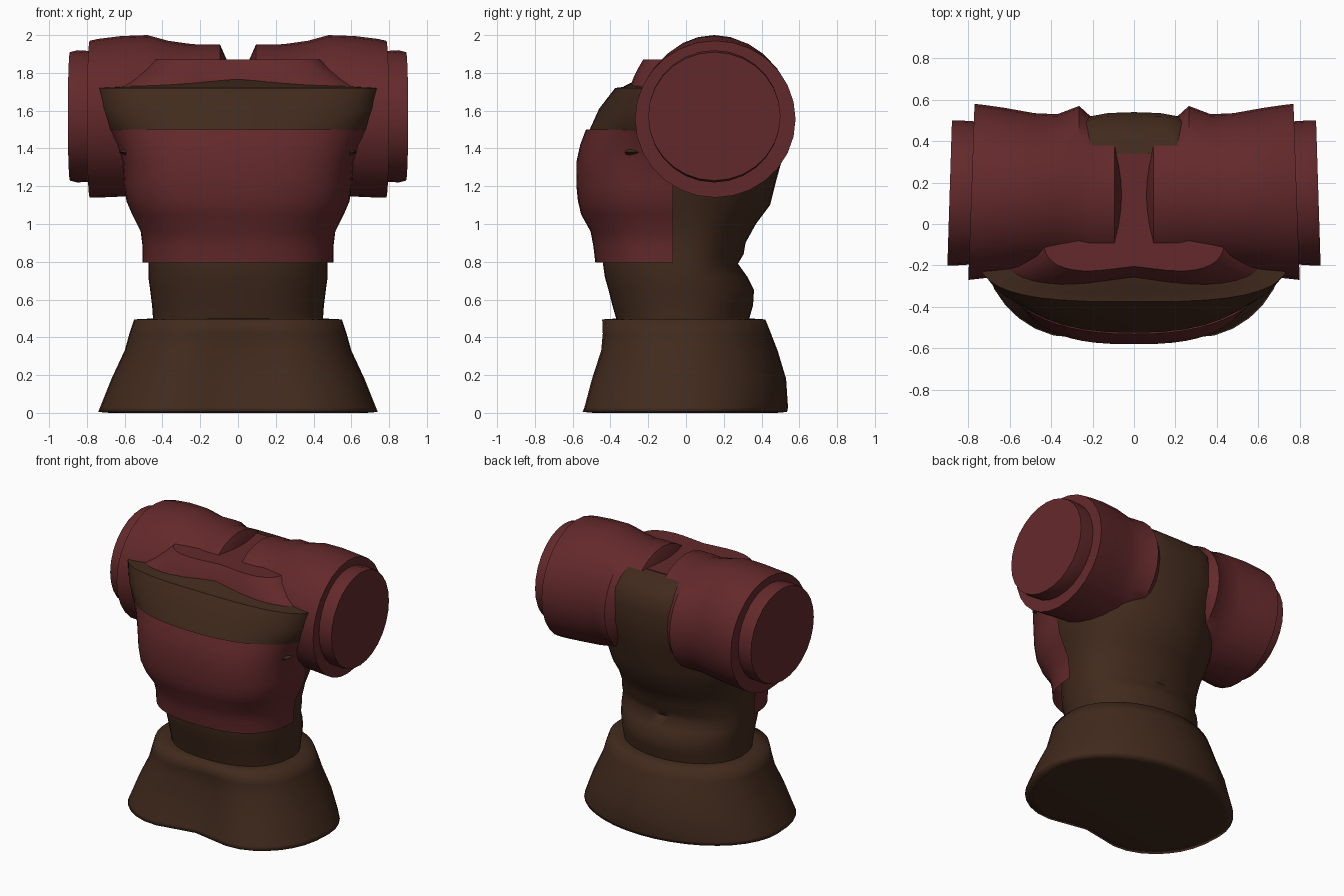
import bpy, bmesh, math


def material(name, color):
    m = bpy.data.materials.new(name)
    m.diffuse_color = (*color, 1)
    return m


RED = material("dark_red", (0.125, 0.022, 0.024))
BROWN = material("dark_brown", (0.053, 0.023, 0.012))


def loft(name, rings, mat, closed=True, angle=38):
    """Bridge a list of point rings; cap both ends when the rings are closed."""
    bm = bmesh.new()
    vs = [[bm.verts.new(p) for p in r] for r in rings]
    n = len(rings[0])
    for a, b in zip(vs, vs[1:]):
        for i in range(n if closed else n - 1):
            j = (i + 1) % n
            bm.faces.new((a[i], a[j], b[j], b[i]))
    if closed:
        bm.faces.new(vs[0][::-1])
        bm.faces.new(vs[-1])
        bmesh.ops.recalc_face_normals(bm, faces=bm.faces)
    me = bpy.data.meshes.new(name)
    bm.to_mesh(me)
    bm.free()
    me.materials.append(mat)
    for p in me.polygons:
        p.use_smooth = True
    me.set_sharp_from_angle(angle=math.radians(angle))
    ob = bpy.data.objects.new(name, me)
    bpy.context.collection.objects.link(ob)
    return ob


def spow(v, p):
    return math.copysign(abs(v) ** p, v)


def section(z, rx, front, back, mid=0.0, p=0.85, dent=0.0, n=40, half=False,
            pb=None, cx=0.0):
    """Horizontal rounded section, widest at y = mid; p and pb set how square
    the front and back are, dent hollows the front centre."""
    pts = []
    for i in range(n + 1 if half else n):
        a = math.pi + math.pi * i / n if half else 2 * math.pi * i / n
        c, s = math.cos(a), math.sin(a)
        e = pb if pb and s > 0 else p
        x = rx * spow(c, e)
        y = mid + spow(s, e) * ((back - mid) if s > 0 else (mid - front))
        if s < 0:
            y += dent * math.exp(-(x / (0.35 * rx)) ** 2)
        pts.append((x + cx, y, z))
    return pts


# flared lower skirt with a shallow dent in front
loft("skirt", [section(z, rx, f, b, 0, 0.82, d, pb=1.0) for z, rx, f, b, d in (
    (0, 0.68, -0.54, 0.48, 0.10), (0.005, 0.74, -0.605, 0.535, 0.11),
    (0.03, 0.73, -0.595, 0.54, 0.11),
    (0.18, 0.67, -0.55, 0.53, 0.10), (0.33, 0.60, -0.49, 0.485, 0.07),
    (0.42, 0.575, -0.475, 0.45, 0.05), (0.495, 0.55, -0.475, 0.42, 0.04),
    (0.50, 0.45, -0.38, 0.34, 0.02))], BROWN, angle=150)

# cloth torso, visible at waist and back
loft("torso", [section(z, rx, f, b, 0, p, pb=1.0 if p == 0.85 else p)
               for z, rx, f, b, p in (
    (0.45, 0.45, -0.36, 0.33, 0.85), (0.50, 0.45, -0.37, 0.335, 0.85),
    (0.57, 0.455, -0.39, 0.355, 0.85), (0.65, 0.465, -0.41, 0.36, 0.85),
    (0.72, 0.475, -0.43, 0.325, 0.85), (0.79, 0.475, -0.44, 0.275, 0.85),
    (0.84, 0.475, -0.44, 0.305, 0.85), (0.90, 0.475, -0.44, 0.315, 0.85),
    (1.00, 0.49, -0.45, 0.37, 0.85), (1.10, 0.52, -0.48, 0.445, 0.85),
    (1.22, 0.56, -0.48, 0.475, 0.85), (1.40, 0.57, -0.47, 0.525, 0.85),
    (1.52, 0.56, -0.42, 0.54, 0.8), (1.66, 0.42, -0.25, 0.54, 0.65),
    (1.75, 0.30, -0.12, 0.52, 0.38), (1.81, 0.28, -0.10, 0.47, 0.35),
    (1.865, 0.27, -0.10, 0.395, 0.35))], BROWN, angle=65)

# red chest plate, an open shell around the front half
loft("chest_plate", [section(z, rx, f, 0, -0.07, p, 0, 32, True) for z, rx, f, p in (
    (0.795, 0.505, -0.48, 0.8), (0.88, 0.505, -0.49, 0.8),
    (0.96, 0.515, -0.505, 0.78), (1.05, 0.56, -0.555, 0.74),
    (1.12, 0.59, -0.572, 0.72), (1.20, 0.603, -0.58, 0.72),
    (1.33, 0.612, -0.58, 0.72), (1.42, 0.65, -0.56, 0.78),
    (1.50, 0.71, -0.53, 0.86))], RED, closed=False)

# brown band across the upper chest
loft("chest_band", [section(z, rx, f, 0.0, -0.12, p) for z, rx, f, p in (
    (1.475, 0.67, -0.525, 0.85), (1.50, 0.70, -0.51, 0.85),
    (1.61, 0.735, -0.46, 0.76), (1.72, 0.755, -0.375, 0.65),
    (1.725, 0.65, -0.335, 0.65), (1.77, 0.25, -0.25, 0.8))], BROWN)

# red collar yoke between the shoulders
loft("collar", [section(z, rx, f, b, 0.0, p, d) for z, rx, f, b, p, d in (
    (1.70, 0.70, -0.315, 0.34, 0.5, 0.03), (1.77, 0.57, -0.29, 0.34, 0.5, 0.035),
    (1.82, 0.50, -0.265, 0.34, 0.5, 0.03),
    (1.87, 0.44, -0.235, 0.34, 0.5, 0.03))], RED)


def side_ring(side, x, cy, cz, ry, rz, slant=0.0, n=28):
    return [(side * (x - slant * math.cos(2 * math.pi * i / n)),
             cy + ry * math.cos(2 * math.pi * i / n),
             cz + rz * math.sin(2 * math.pi * i / n)) for i in range(n)]


for side, word in ((1, "right"), (-1, "left")):
    # barrel shoulders with end discs
    loft(word + "_shoulder", [side_ring(side, *r) for r in (
        (0.06, 0.14, 1.57, 0.30, 0.30), (0.095, 0.14, 1.57, 0.38, 0.38),
        (0.21, 0.14, 1.57, 0.38, 0.38), (0.265, 0.17, 1.57, 0.40, 0.385),
        (0.37, 0.15, 1.57, 0.38, 0.40), (0.48, 0.15, 1.575, 0.385, 0.425),
        (0.62, 0.155, 1.57, 0.405, 0.425), (0.74, 0.155, 1.56, 0.42, 0.42, 0.015),
        (0.785, 0.155, 1.555, 0.425, 0.415, 0.015))], RED)
    loft(word + "_shoulder_disc", [side_ring(side, *r) for r in (
        (0.77, 0.15, 1.57, 0.345, 0.345, 0.01), (0.85, 0.15, 1.57, 0.35, 0.35, 0.01),
        (0.89, 0.15, 1.57, 0.35, 0.34, 0.011))], RED)
    # small cloth fold showing at the armpit
    loft(word + "_armpit_fold", [section(z, rx, -0.33, -0.23, -0.28, 1, n=12,
                                         cx=side * 0.56)
                                 for z, rx in ((1.365, 0.04), (1.38, 0.07),
                                               (1.395, 0.05))], BROWN)
